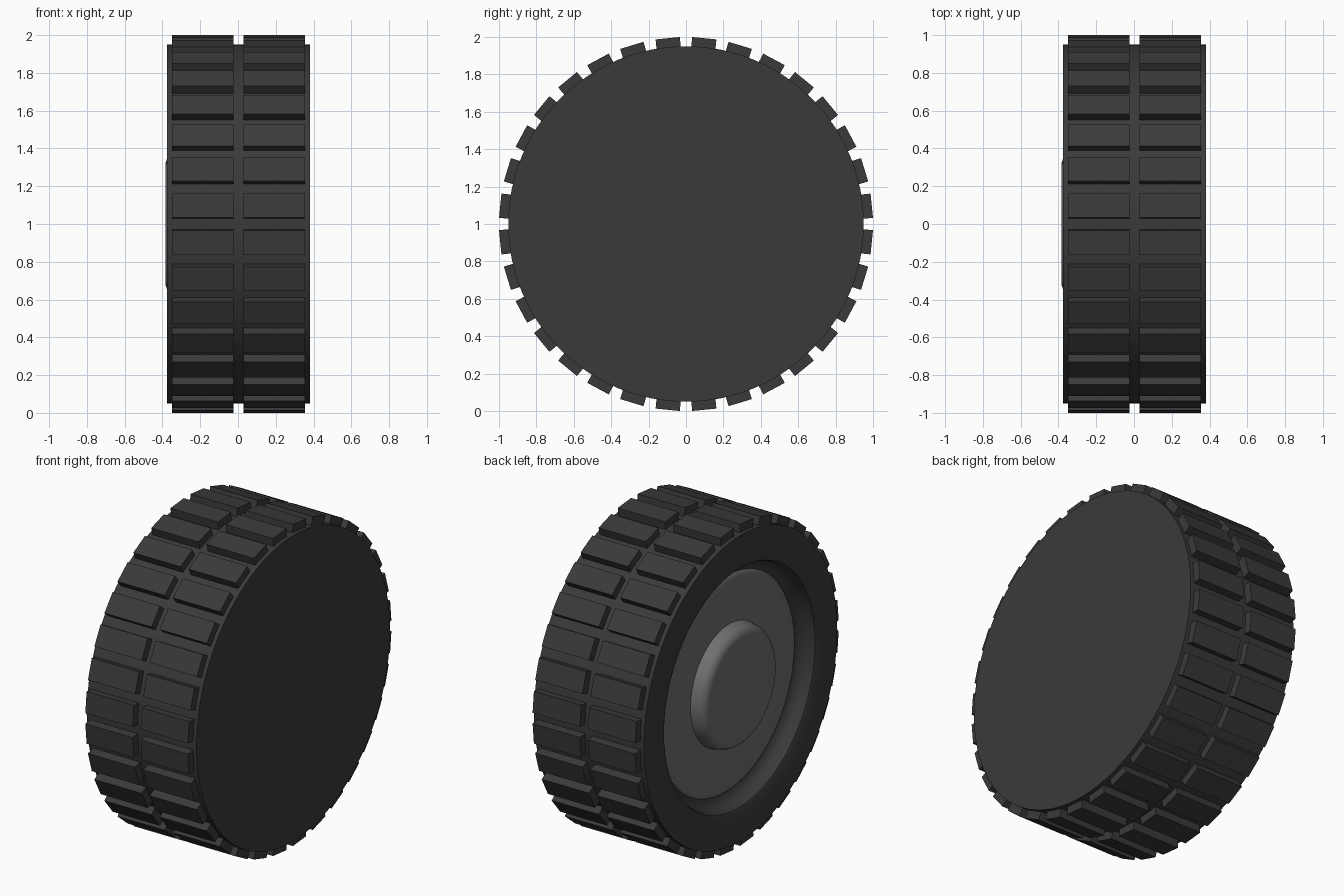
import bpy, bmesh, math
from mathutils import Matrix, Vector

if "Cube" in bpy.data.objects:
    bpy.data.objects.remove(bpy.data.objects["Cube"])

def material(name, v):
    m = bpy.data.materials.new(name)
    m.diffuse_color = (v, v, v, 1)
    m.use_nodes = True
    m.node_tree.nodes["Principled BSDF"].inputs["Base Color"].default_value = m.diffuse_color
    return m

rubber = material("dark rubber", 0.042)
metal = material("grey metal", 0.16)
CENTRE = Vector((0, 0, 1))

def finish(name, bm, mat, smooth=True):
    bmesh.ops.recalc_face_normals(bm, faces=bm.faces)
    me = bpy.data.meshes.new(name)
    bm.to_mesh(me)
    bm.free()
    ob = bpy.data.objects.new(name, me)
    bpy.context.collection.objects.link(ob)
    me.materials.append(mat)
    ob.location = CENTRE
    if smooth:
        bpy.context.view_layer.objects.active = ob
        ob.select_set(True)
        bpy.ops.object.shade_smooth_by_angle(angle=math.radians(35))
        ob.select_set(False)
    return ob

def lathe(name, profile, mat, steps=96):
    """Spin (x, radius) points round the x axis."""
    bm = bmesh.new()
    vs = [bm.verts.new((x, 0, r)) for x, r in profile]
    es = [bm.edges.new(p) for p in zip(vs, vs[1:])]
    bmesh.ops.spin(bm, geom=vs + es, cent=(0, 0, 0), axis=(1, 0, 0),
                   angle=2 * math.pi, steps=steps)
    bmesh.ops.remove_doubles(bm, verts=bm.verts, dist=1e-5)
    return finish(name, bm, mat)

# tyre: closed on the right, dished on the left
lathe("tyre", [(0.38, 0), (0.38, 0.95), (-0.375, 0.95), (-0.375, 0.755),
               (-0.368, 0.742), (-0.35, 0.734), (-0.325, 0.73), (-0.30, 0.715),
               (-0.28, 0.69), (-0.272, 0.66), (-0.27, 0.62), (-0.26, 0)], rubber)

# wheel disc with raised round hub
lathe("wheel_disc", [(-0.268, 0.675), (-0.28, 0.665), (-0.288, 0.64), (-0.292, 0.55),
                     (-0.295, 0.375)], metal)
lathe("hub", [(-0.29, 0.378), (-0.31, 0.373), (-0.345, 0.366), (-0.365, 0.355),
              (-0.379, 0.338), (-0.385, 0.315), (-0.385, 0)], metal)

# two rows of tread blocks
N = 32
for name, x0, x1 in (("left_tread", -0.35, -0.025), ("right_tread", 0.03, 0.355)):
    bm = bmesh.new()
    for i in range(N):
        rot = Matrix.Rotation((i + 0.5) * 2 * math.pi / N, 4, 'X')
        box = (rot @ Matrix.Translation(((x0 + x1) / 2, 0, 0.959))
               @ Matrix.Diagonal((x1 - x0, 0.13, 0.078, 1)))
        bmesh.ops.create_cube(bm, size=1, matrix=box)
    finish(name, bm, rubber, smooth=False)
